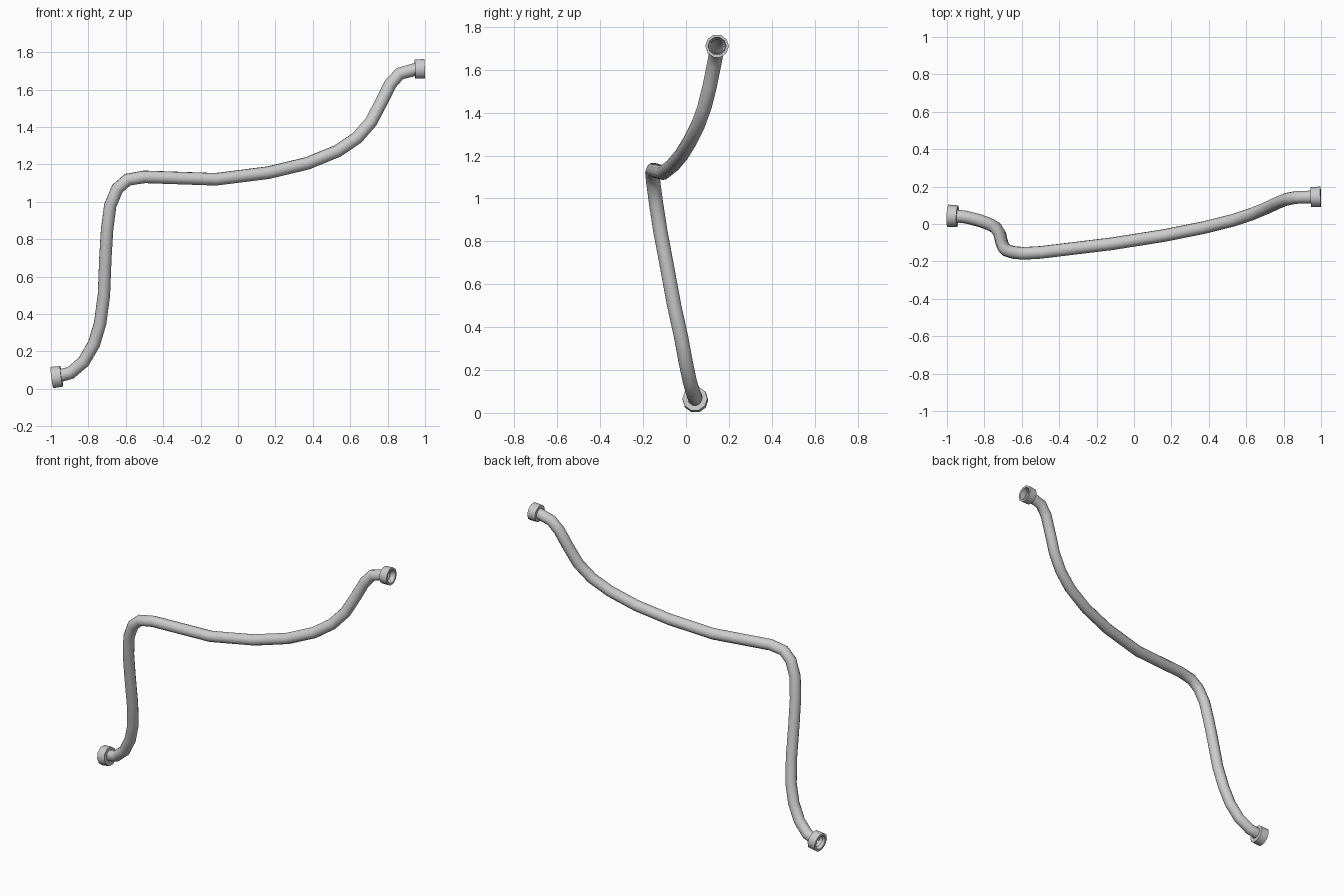
import bpy, bmesh
from math import cos, sin, tau
from mathutils import Vector

if "Cube" in bpy.data.objects:
    bpy.data.objects.remove(bpy.data.objects["Cube"])

# Hose centreline, from the lower left end to the upper right end
PATH = [
    (-0.985, .044, .064), (-0.94, .042, .073), (-0.895, .036, .085), (-0.825, .018, .145),
    (-0.77, -.002, .24), (-0.737, -.022, .35), (-0.717, -.055, .5),
    (-0.709, -.092, .7), (-0.70, -.12, .85), (-0.683, -.14, .98),
    (-0.645, -.152, 1.07), (-0.59, -.157, 1.118), (-0.5, -.152, 1.133),
    (-0.12, -.106, 1.12), (0.16, -.062, 1.155), (0.37, -.02, 1.205),
    (0.53, .02, 1.27), (0.635, .055, 1.34), (0.71, .086, 1.425),
    (0.765, .112, 1.53), (0.815, .132, 1.63), (0.865, .142, 1.685),
    (0.94, .144, 1.705), (0.985, .145, 1.71)]


def add_hose(name, points, radius):
    curve = bpy.data.curves.new(name, 'CURVE')
    curve.dimensions = '3D'
    curve.bevel_depth = radius
    curve.bevel_resolution = 4
    spline = curve.splines.new('POLY')
    spline.points.add(len(points) - 1)
    for p, co in zip(spline.points, points):
        p.co = (*co, 1)
    obj = bpy.data.objects.new(name, curve)
    bpy.context.collection.objects.link(obj)
    shade(obj, convert=True)


def add_collar(name, end, inward, radius, inner, depth=.052, sides=10):
    # Lathed ring: outer wall, open mouth and bore down to the hose
    profile = [(0.033, depth), (radius * .97, depth), (radius, 0),
               (inner, 0), (inner * .93, .03), (.03, .034)]
    rot = Vector(inward).to_track_quat('Z', 'Y')
    bm = bmesh.new()
    rings = [[bm.verts.new(Vector(end) + rot @ Vector(
        (r * cos(tau * i / sides), r * sin(tau * i / sides), h)))
        for i in range(sides)] for r, h in profile]
    for a, b in zip(rings, rings[1:]):
        for i in range(sides):
            j = (i + 1) % sides
            bm.faces.new((a[i], a[j], b[j], b[i]))
    bmesh.ops.recalc_face_normals(bm, faces=bm.faces)
    mesh = bpy.data.meshes.new(name)
    bm.to_mesh(mesh)
    bm.free()
    obj = bpy.data.objects.new(name, mesh)
    bpy.context.collection.objects.link(obj)
    shade(obj)


def shade(obj, convert=False):
    bpy.ops.object.select_all(action='DESELECT')
    obj.select_set(True)
    bpy.context.view_layer.objects.active = obj
    if convert:
        bpy.ops.object.convert(target='MESH')
    bpy.ops.object.shade_smooth_by_angle(angle=0.7)


# Hose and its two end collars
add_hose('hose', PATH, 0.034)
add_collar('lower_collar', (-0.995, .044, .06), (1, -.05, .13), .06, .044)
add_collar('upper_collar', (0.998, .145, 1.711), (-1, -.02, -.04), .055, .042)
